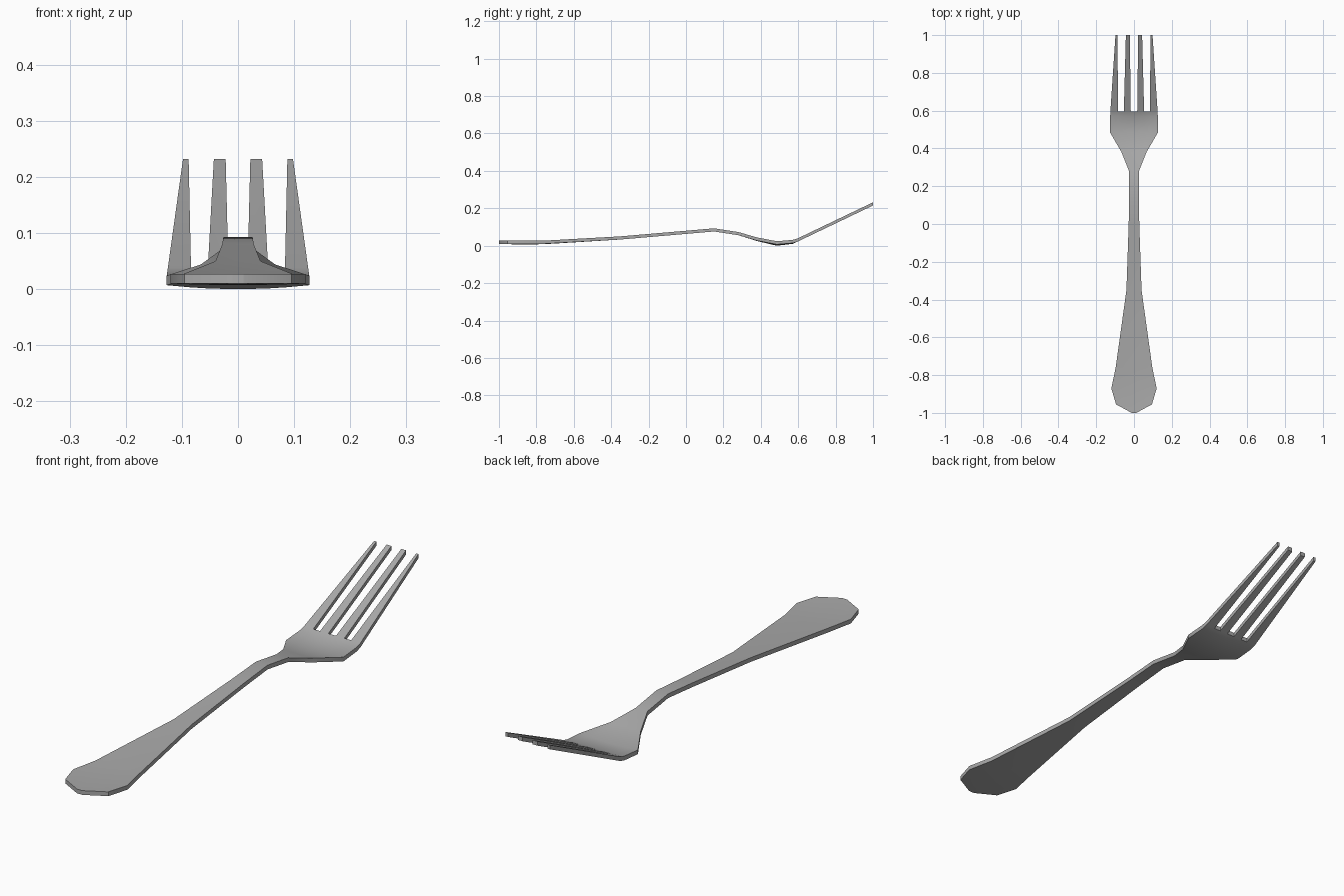
import bpy, bmesh

if "Cube" in bpy.data.objects:
    bpy.data.objects.remove(bpy.data.objects["Cube"])

THICK = 0.017
FRACS = (0.0, 0.137, 0.43, 0.67, 1.0)   # column positions as fractions of half width

# Rows along the fork: y, half width, top surface z, lift of the outer edge
ROWS = [
    (-1.00, 0.012, 0.027, 0.000), (-0.955, 0.095, 0.025, 0.002),
    (-0.87, 0.120, 0.024, 0.003), (-0.76, 0.097, 0.025, 0.002),
    (-0.35, 0.040, 0.050, 0.000), (0.00, 0.028, 0.080, 0.000),
    (0.15, 0.026, 0.093, 0.000), (0.28, 0.026, 0.073, 0.000),
    (0.38, 0.066, 0.042, 0.002), (0.485, 0.127, 0.017, 0.007),
    (0.57, 0.126, 0.027, 0.004), (0.595, 0.125, 0.038, 0.000),
]
# Tine tips: root columns -> tip x range
TINES = [(1, 2, 0.022, 0.043), (3, 4, 0.088, 0.098)]
TIP_Z = 0.232

steel = bpy.data.materials.new("steel grey")
steel.diffuse_color = (0.40, 0.40, 0.40, 1)
steel.use_nodes = True
steel.node_tree.nodes["Principled BSDF"].inputs["Base Color"].default_value = steel.diffuse_color

bm = bmesh.new()

# Handle, neck and bowl as one sheet
cols = [-f for f in FRACS[:0:-1]] + list(FRACS)
mid = len(FRACS) - 1
grid = [[bm.verts.new((f * w, y, z + lift * f * f)) for f in cols]
        for y, w, z, lift in ROWS]
for a, b in zip(grid, grid[1:]):
    for i in range(len(cols) - 1):
        bm.faces.new((a[i], a[i + 1], b[i + 1], b[i]))

# Four tapered tines growing out of the bowl edge
root = grid[-1]
for c0, c1, x0, x1 in TINES:
    for s in (-1, 1):
        t0 = bm.verts.new((s * x0, 1.0, TIP_Z))
        t1 = bm.verts.new((s * x1, 1.0, TIP_Z))
        loop = [root[mid + s * c0], root[mid + s * c1], t1, t0]
        bm.faces.new(loop if s > 0 else loop[::-1])

# Give the sheet its thickness
top = list(bm.faces)
res = bmesh.ops.extrude_face_region(bm, geom=top, use_keep_orig=True)
low = [v for v in res["geom"] if isinstance(v, bmesh.types.BMVert)]
bmesh.ops.translate(bm, verts=low, vec=(0, 0, -THICK))
bmesh.ops.recalc_face_normals(bm, faces=bm.faces)

mesh = bpy.data.meshes.new("fork")
bm.to_mesh(mesh)
bm.free()
mesh.materials.append(steel)
fork = bpy.data.objects.new("fork", mesh)
bpy.context.collection.objects.link(fork)
bpy.context.view_layer.objects.active = fork
fork.select_set(True)
bpy.ops.object.shade_smooth_by_angle(angle=0.6)
